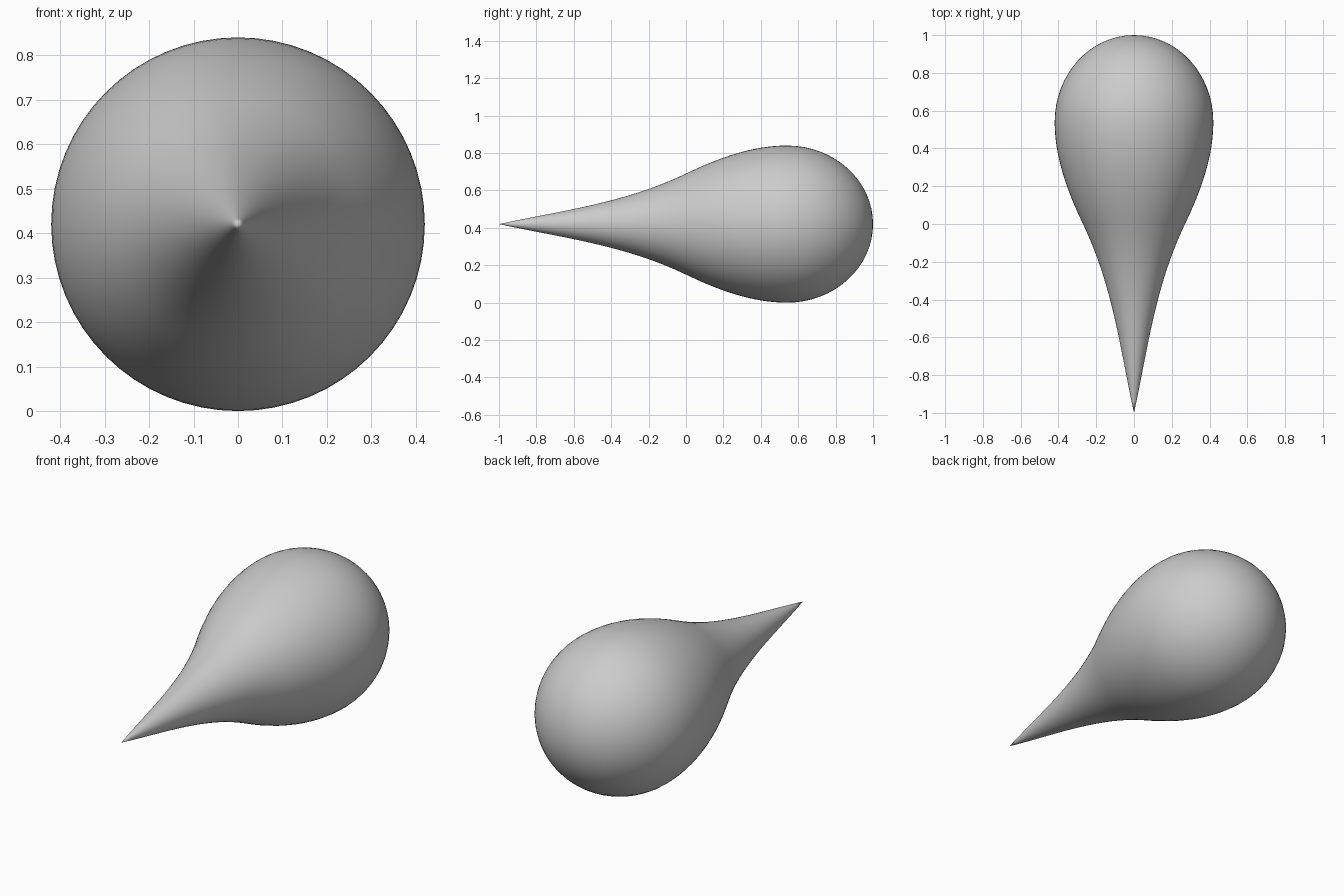
import bpy, bmesh, math
from mathutils import Vector, Matrix
from mathutils.geometry import interpolate_bezier

if "Cube" in bpy.data.objects:
    bpy.data.objects.remove(bpy.data.objects["Cube"])

SIDES = 64
R = 0.42  # largest radius, also the axis height

# Half profile as (y, radius) bezier segments: tail, shoulder, round end
k = 0.5523
segments = [
    [(-1, 0), (-0.667, 0.073), (-0.333, 0.11), (0, 0.27)],
    [(0, 0.27), (0.18, 0.357), (0.36, R), (0.54, R)],
    [(0.54, R), (0.54 + 0.46 * k, R), (1, R * k), (1, 0)],
]
profile = []
for seg in segments:
    pts = interpolate_bezier(*[Vector((0, y, r)) for y, r in seg], 17)
    profile += pts if not profile else pts[1:]

# Revolve the profile about the y axis
bm = bmesh.new()
verts = [bm.verts.new(p) for p in profile]
edges = [bm.edges.new(pair) for pair in zip(verts, verts[1:])]
bmesh.ops.spin(bm, geom=verts + edges, cent=(0, 0, 0), axis=(0, 1, 0),
               angle=math.tau, steps=SIDES)
bmesh.ops.remove_doubles(bm, verts=bm.verts[:], dist=0.0001)
bmesh.ops.recalc_face_normals(bm, faces=bm.faces[:])
bmesh.ops.transform(bm, matrix=Matrix.Translation((0, 0, R)), verts=bm.verts[:])
for f in bm.faces:
    f.smooth = True

mesh = bpy.data.meshes.new("teardrop")
bm.to_mesh(mesh)
bm.free()
bpy.context.collection.objects.link(bpy.data.objects.new("teardrop", mesh))
